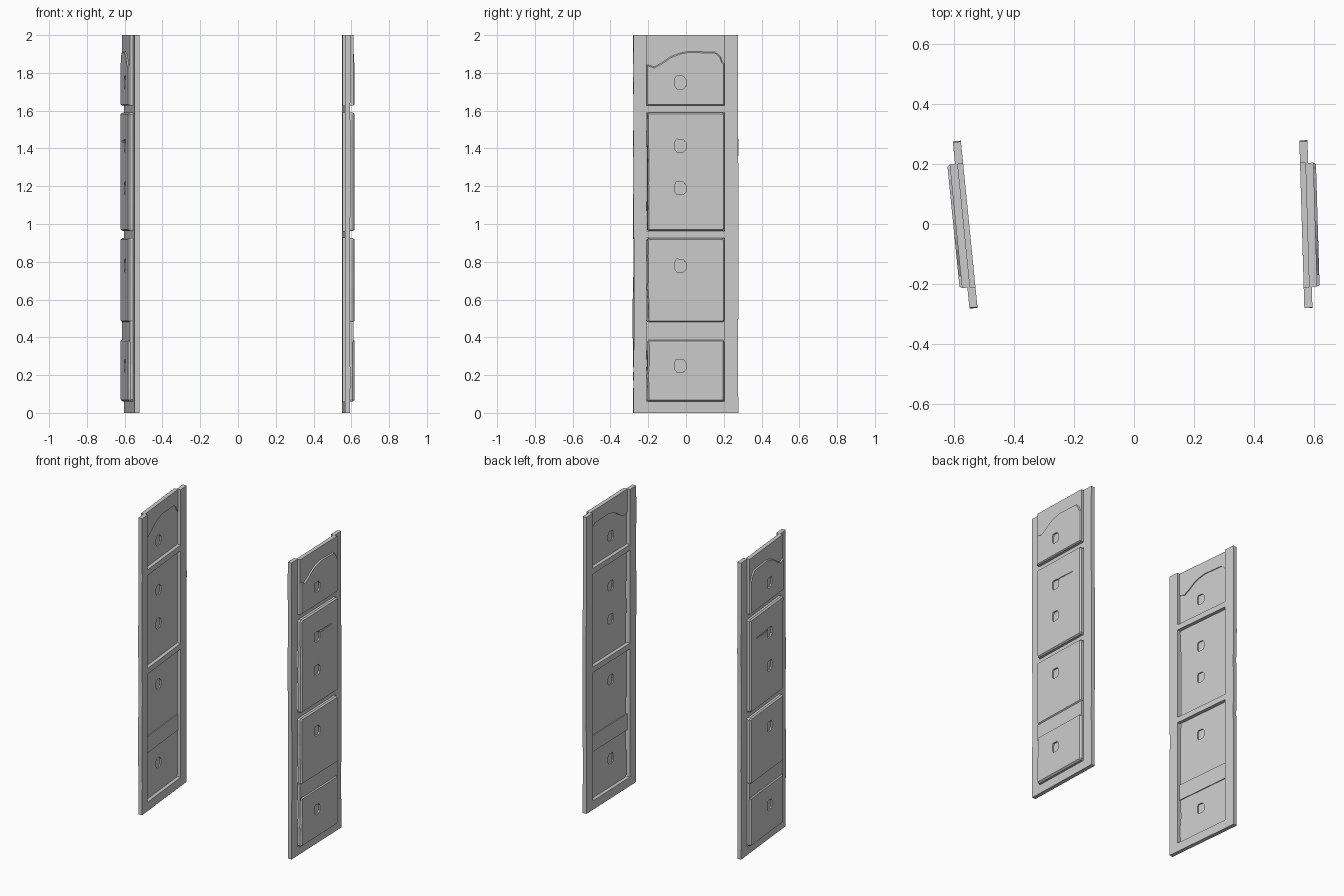
import bpy, bmesh, math, random
from mathutils import Matrix

if "Cube" in bpy.data.objects:
    bpy.data.objects.remove(bpy.data.objects["Cube"])

random.seed(4)
FRAME, IN, OUT = 0.027, 0.024, 0.053      # frame thickness, panel inner and outer depth
LO, HI = -0.21, 0.203                     # panel opening in y


def prism(name, pts, n0, n1, side, inset=0.0):
    """Extrude a (y, z) outline along the wall normal, with a chamfered outer rim."""
    bm = bmesh.new()
    f = bm.faces.new([bm.verts.new((n0, y, z)) for y, z in pts])
    c = min(inset, 0.012)
    top = bmesh.ops.extrude_face_region(bm, geom=[f])["geom"]
    cap = [g for g in top if isinstance(g, bmesh.types.BMFace)][0]
    bmesh.ops.translate(bm, verts=cap.verts[:], vec=(n1 - n0 - c, 0, 0))
    bmesh.ops.recalc_face_normals(bm, faces=bm.faces[:])
    if c:
        bmesh.ops.inset_region(bm, faces=[cap], thickness=c * 0.7, use_even_offset=True)
        bmesh.ops.translate(bm, verts=cap.verts[:], vec=(c, 0, 0))
    bmesh.ops.scale(bm, verts=bm.verts[:], vec=(side, 1, 1))
    bmesh.ops.recalc_face_normals(bm, faces=bm.faces[:])
    me = bpy.data.meshes.new(name)
    bm.to_mesh(me)
    bm.free()
    ob = bpy.data.objects.new(name, me)
    bpy.context.collection.objects.link(ob)
    return ob


def rect(y0, z0, y1, z1):
    return [(y0, z0), (y1, z0), (y1, z1), (y0, z1)]


def worn(y0, z0, y1, z1):
    """Rectangle with clipped corners and a slightly uneven left edge."""
    r = 0.01
    pts = [(y0 + r, z0), (y1 - r, z0), (y1, z0 + r), (y1, z1 - r), (y1 - r, z1), (y0 + r, z1)]
    n = 5
    for i in range(n + 1):
        z = z1 - r - (z1 - z0 - 2 * r) * i / n
        pts.append((y0 + random.uniform(0, 0.007), z))
    return pts


def cut(ob, pts, side, faces):
    """Sink an outline into the named faces of a panel."""
    for n0, n1 in faces:
        tool = prism("dent_cutter", pts, n0, n1, side)
        tool.hide_render = True
        mod = ob.modifiers.new("dent", "BOOLEAN")
        mod.object, mod.operation, mod.solver = tool, "DIFFERENCE", "EXACT"
        bpy.context.view_layer.update()
        dg = bpy.context.evaluated_depsgraph_get()
        ob_mesh = bpy.data.meshes.new_from_object(ob.evaluated_get(dg))
        ob.modifiers.clear()
        ob.data = ob_mesh
        bpy.data.objects.remove(tool)


def dent(z):
    return [(-0.03 + dy, z + dz) for dy, dz in
            [(-.02, -.034), (.015, -.034), (.028, -.02), (.028, .015),
             (.015, .032), (-.022, .034), (-.03, .02), (-.03, -.02)]]


BOTH = [(OUT - 0.011, OUT + 0.02), (IN - 0.02, IN + 0.008)]
ARCH = [(.203, 1.85), (.192, 1.858), (.182, 1.885), (.155, 1.91), (.01, 1.914),
        (-.04, 1.903), (-.085, 1.885), (-.135, 1.85), (-.17, 1.832), (-.21, 1.845)]


def wall(label, x0, angle, side):
    parts = []

    # stiles with a slightly uneven outer edge
    for tag, y_in, y_out in (("front", LO, -0.278), ("back", HI, 0.276)):
        edge = [(y_out + random.uniform(-.003, .003), 2 - i * 0.2) for i in range(11)]
        parts.append(prism(f"{label}_{tag}_stile", [(y_in, 0), (y_in, 2)] + edge, 0, FRAME, side))

    # cross rails
    for i, (z0, z1) in enumerate(((0, 0.06), (0.925, 0.963), (1.59, 1.628))):
        parts.append(prism(f"{label}_rail_{i + 1}", rect(LO, z0, HI, z1), 0, FRAME, side))

    # raised panels, hollow behind
    bottom = prism(f"{label}_bottom_panel", worn(LO, 0.06, HI, 0.39), IN, OUT, side, 0.012)
    cut(bottom, dent(0.25), side, BOTH)
    lower = prism(f"{label}_lower_panel", worn(LO, 0.48, HI, 0.925), IN, OUT, side, 0.01)
    cut(lower, dent(0.78), side, BOTH)
    middle = prism(f"{label}_middle_panel", worn(LO, 0.963, HI, 1.59), IN, OUT, side, 0.01)
    cut(middle, dent(1.19), side, BOTH)
    cut(middle, dent(1.415) , side, BOTH)
    # crack running from the upper dent
    cut(middle, [(-0.005, 1.43), (0.13, 1.436), (0.13, 1.441), (-0.005, 1.445)], side,
        [(OUT - 0.005, OUT + 0.02)])
    arched = prism(f"{label}_arched_panel", rect(LO, 1.628, HI, 1.7)[:2] + ARCH, IN, OUT, side, 0.008)
    cut(arched, dent(1.75), side, BOTH)
    parts += [bottom, lower, middle, arched]

    # shallower strips between the lower panels and above the arch
    parts.append(prism(f"{label}_lower_strip", rect(LO, 0.375, HI, 0.485), 0.018, 0.045, side))
    parts.append(prism(f"{label}_top_web", ARCH + [(LO, 2), (HI, 2)], 0.018, 0.045, side))

    for p in parts:
        p.data.transform(Matrix.Translation((x0, 0, 0)) @ Matrix.Rotation(math.radians(angle), 4, "Z"))


# two facing walls, each turned slightly
wall("right", 0.559, 1.7, 1)
wall("left", -0.549, 5.7, -1)
